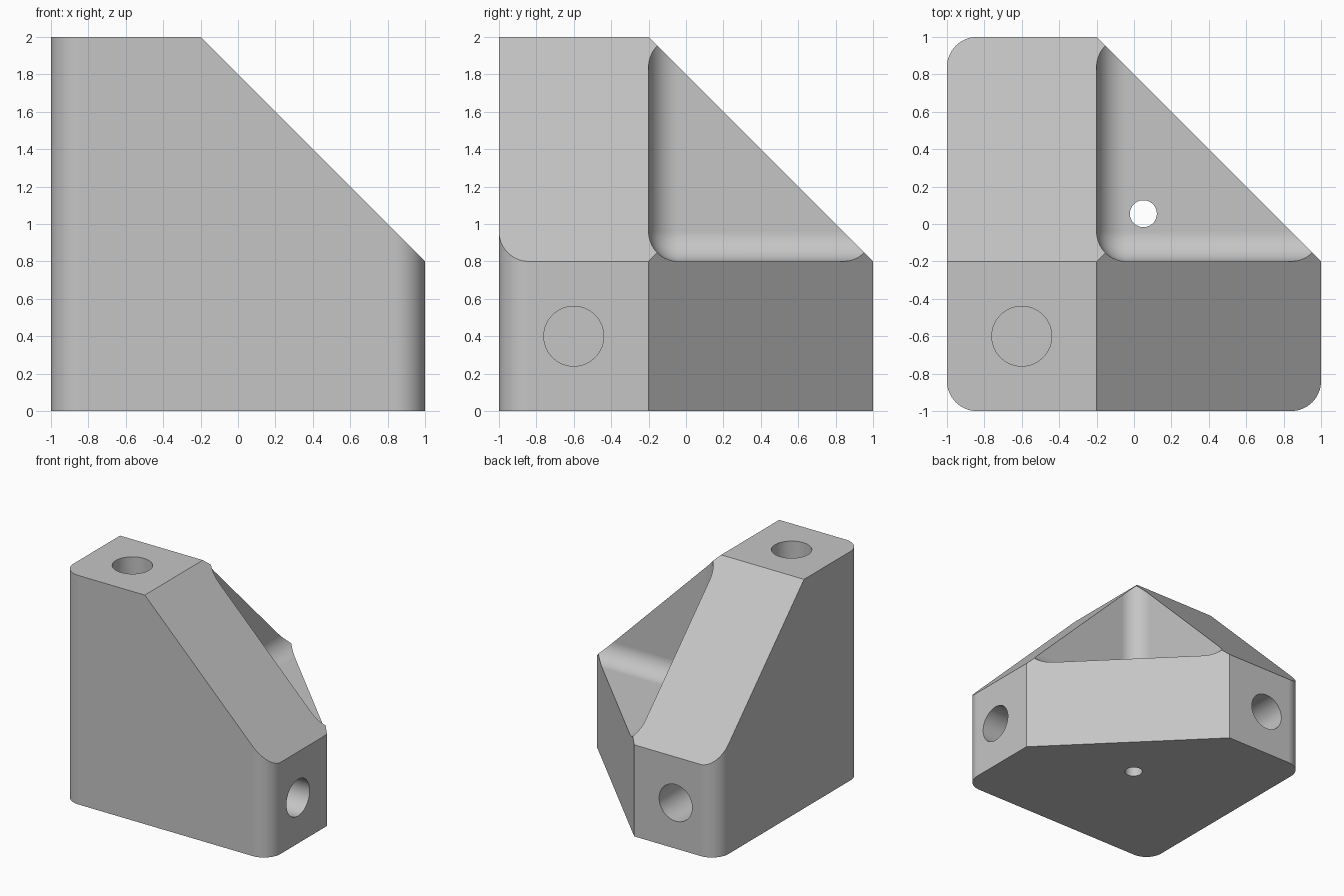
import bpy, bmesh, math
from mathutils import Matrix, Vector

if "Cube" in bpy.data.objects:
    bpy.data.objects.remove(bpy.data.objects["Cube"], do_unlink=True)

WALL = 0.8      # thickness of the three walls
ROUND = 0.16    # radius of outer rounds, inner fillets and bores
DEPTH = 1.2     # depth of the blind bores
INNER = Vector((WALL - 1, WALL - 1, WALL))   # inner corner of the pocket

grey = bpy.data.materials.new("light_grey")
grey.use_nodes = True
grey.diffuse_color = (0.56, 0.56, 0.56, 1)
grey.node_tree.nodes["Principled BSDF"].inputs["Base Color"].default_value = grey.diffuse_color


def make_object(name, bm):
    bmesh.ops.recalc_face_normals(bm, faces=bm.faces[:])
    mesh = bpy.data.meshes.new(name)
    bm.to_mesh(mesh)
    bm.free()
    mesh.materials.append(grey)
    obj = bpy.data.objects.new(name, mesh)
    bpy.context.collection.objects.link(obj)
    return obj


def rounded_box(center, edge_rule):
    bm = bmesh.new()
    bmesh.ops.create_cube(bm, size=2, matrix=Matrix.Translation(center))
    bmesh.ops.bevel(bm, geom=[e for e in bm.edges if edge_rule(e)], offset=ROUND,
                    segments=16, profile=0.5, affect='EDGES')
    return bm


def cylinder(name, radius, start, end):
    axis = end - start
    turn = axis.to_track_quat('Z', 'Y').to_matrix().to_4x4()
    bm = bmesh.new()
    bmesh.ops.create_cone(bm, cap_ends=True, segments=64, radius1=radius, radius2=radius,
                          depth=axis.length,
                          matrix=Matrix.Translation((start + end) / 2) @ turn)
    return make_object(name, bm)


def outer_upright(edge):
    a, b = (v.co for v in edge.verts)
    return abs(a.z - b.z) > 1 and min(a.x, a.y) < 0


# Block with three rounded uprights, then chamfered between each pair of walls
bm = rounded_box(Vector((0, 0, 1)), outer_upright)
for normal in ((1, 1, 0), (1, 0, 1), (0, 1, 1)):
    n = Vector(normal)
    point = Vector((-1, -1, 0)) + n * (2 + WALL) / 2
    bmesh.ops.bisect_plane(bm, geom=bm.verts[:] + bm.edges[:] + bm.faces[:], dist=1e-5,
                           plane_co=point, plane_no=n, clear_outer=True)
    bmesh.ops.edgeloop_fill(bm, edges=[e for e in bm.edges if e.is_boundary])
bracket = make_object("corner_bracket", bm)

# Filleted pocket, end bores and the small hole through the floor
cutters = [make_object("pocket_cutter", rounded_box(INNER + Vector((1, 1, 1)), lambda e: True))]
core = Vector((WALL / 2 - 1, WALL / 2 - 1, WALL / 2))
for i in range(3):
    start, end = core.copy(), core.copy()
    end[i] += 2 - WALL / 2 + 0.1
    start[i] += 2 - WALL / 2 - DEPTH
    cutters.append(cylinder("bore_cutter", ROUND, start, end))
cutters.append(cylinder("floor_hole_cutter", 0.072,
                        Vector((0.05, 0.055, -0.1)), Vector((0.05, 0.055, 1.2))))

bpy.ops.object.select_all(action='DESELECT')
bpy.context.view_layer.objects.active = bracket
bracket.select_set(True)
for cutter in cutters:
    mod = bracket.modifiers.new("cut", 'BOOLEAN')
    mod.operation = 'DIFFERENCE'
    mod.solver = 'EXACT'
    mod.object = cutter
    bpy.ops.object.modifier_apply(modifier=mod.name)
    bpy.data.objects.remove(cutter, do_unlink=True)

# Smooth rounds with crisp edges and flat faces
bpy.ops.object.shade_smooth_by_angle(angle=math.radians(25))
weighted = bracket.modifiers.new("flat_face_shading", 'WEIGHTED_NORMAL')
weighted.keep_sharp = True
